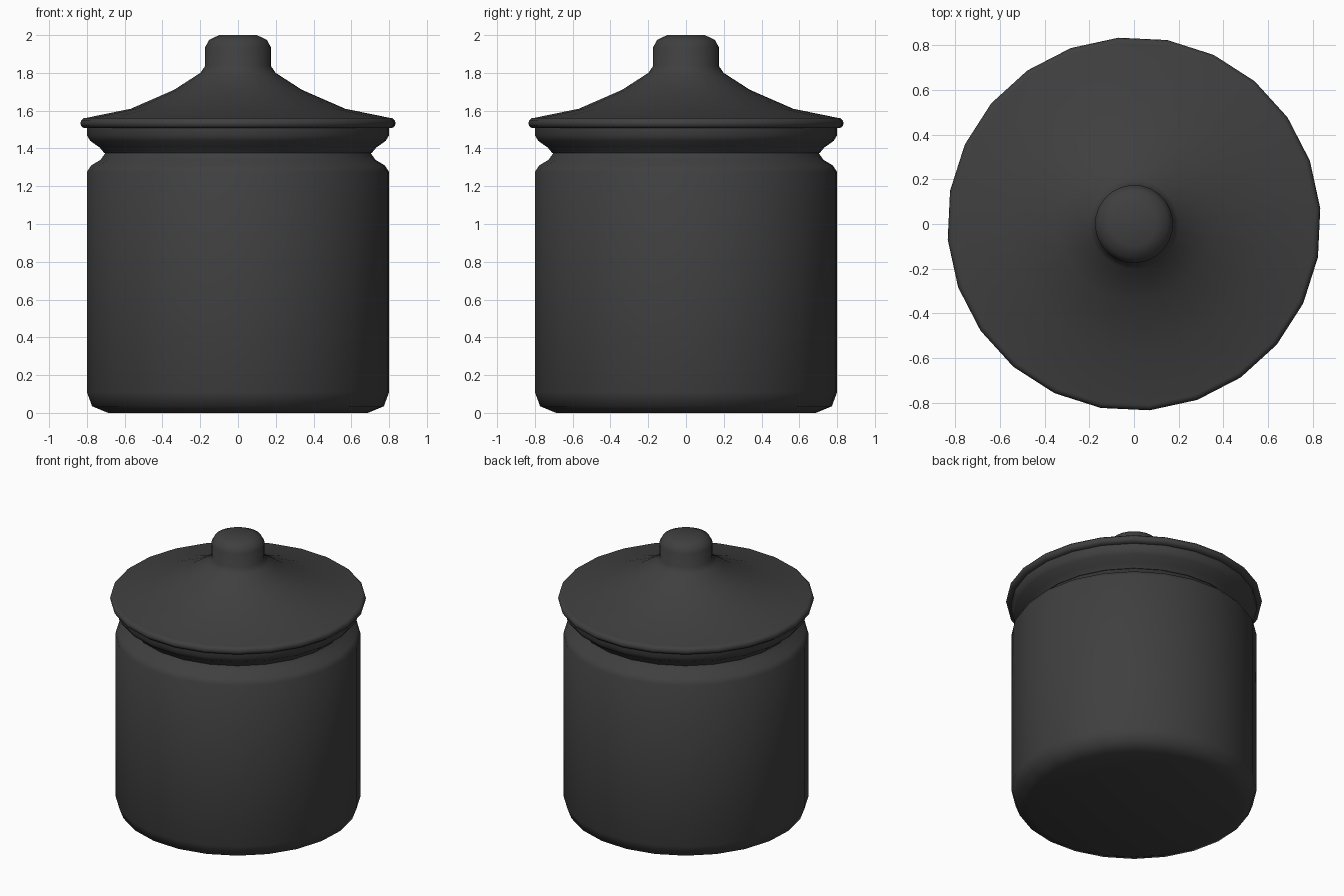
import bpy
import bmesh
from math import radians, tau, cos, sin

cube = bpy.data.objects.get("Cube")
if cube:
    bpy.data.objects.remove(cube, do_unlink=True)

SIDES = 24
TURN = radians(4.8)

charcoal = bpy.data.materials.new("charcoal grey")
charcoal.use_nodes = True
grey = (0.05, 0.05, 0.05, 1)
charcoal.diffuse_color = grey
charcoal.node_tree.nodes["Principled BSDF"].inputs["Base Color"].default_value = grey


def lathe(name, profile, closed=False, crease=50):
    """Spin a (radius, height) profile around the z axis."""
    bm = bmesh.new()
    verts = [bm.verts.new((r * cos(TURN), r * sin(TURN), z)) for r, z in profile]
    edges = [bm.edges.new(pair) for pair in zip(verts, verts[1:])]
    if closed:
        edges.append(bm.edges.new((verts[-1], verts[0])))
    bmesh.ops.spin(bm, geom=verts + edges, cent=(0, 0, 0), axis=(0, 0, 1),
                   angle=tau, steps=SIDES, use_merge=False)
    bmesh.ops.remove_doubles(bm, verts=bm.verts, dist=0.0005)
    bmesh.ops.recalc_face_normals(bm, faces=bm.faces)
    mesh = bpy.data.meshes.new(name)
    bm.to_mesh(mesh)
    bm.free()
    mesh.materials.append(charcoal)
    mesh.shade_smooth()
    mesh.set_sharp_from_angle(angle=radians(crease))
    obj = bpy.data.objects.new(name, mesh)
    bpy.context.collection.objects.link(obj)
    return obj


# Jar body with rounded foot and shoulder
lathe("jar_body", [
    (0, 0), (0.69, 0), (0.775, 0.035), (0.803, 0.11),
    (0.803, 1.275), (0.78, 1.31), (0.73, 1.34), (0.705, 1.375), (0, 1.375)])

# Flared collar beneath the lid
lathe("lid_collar", [
    (0, 1.375), (0.71, 1.375), (0.735, 1.405), (0.785, 1.44),
    (0.803, 1.47), (0.803, 1.51), (0, 1.51)])

# Rounded rim around the lid
lathe("lid_rim", [
    (0.79, 1.508), (0.82, 1.508), (0.834, 1.52), (0.837, 1.533),
    (0.834, 1.547), (0.82, 1.56), (0.79, 1.56)], closed=True)

# Sweeping lid that rises into the knob
lathe("lid_and_knob", [
    (0, 1.54), (0.81, 1.54), (0.815, 1.56), (0.57, 1.61), (0.34, 1.71),
    (0.2, 1.80), (0.175, 1.836), (0.175, 1.935), (0.153, 1.975),
    (0.1, 2.0), (0, 2.0)])
